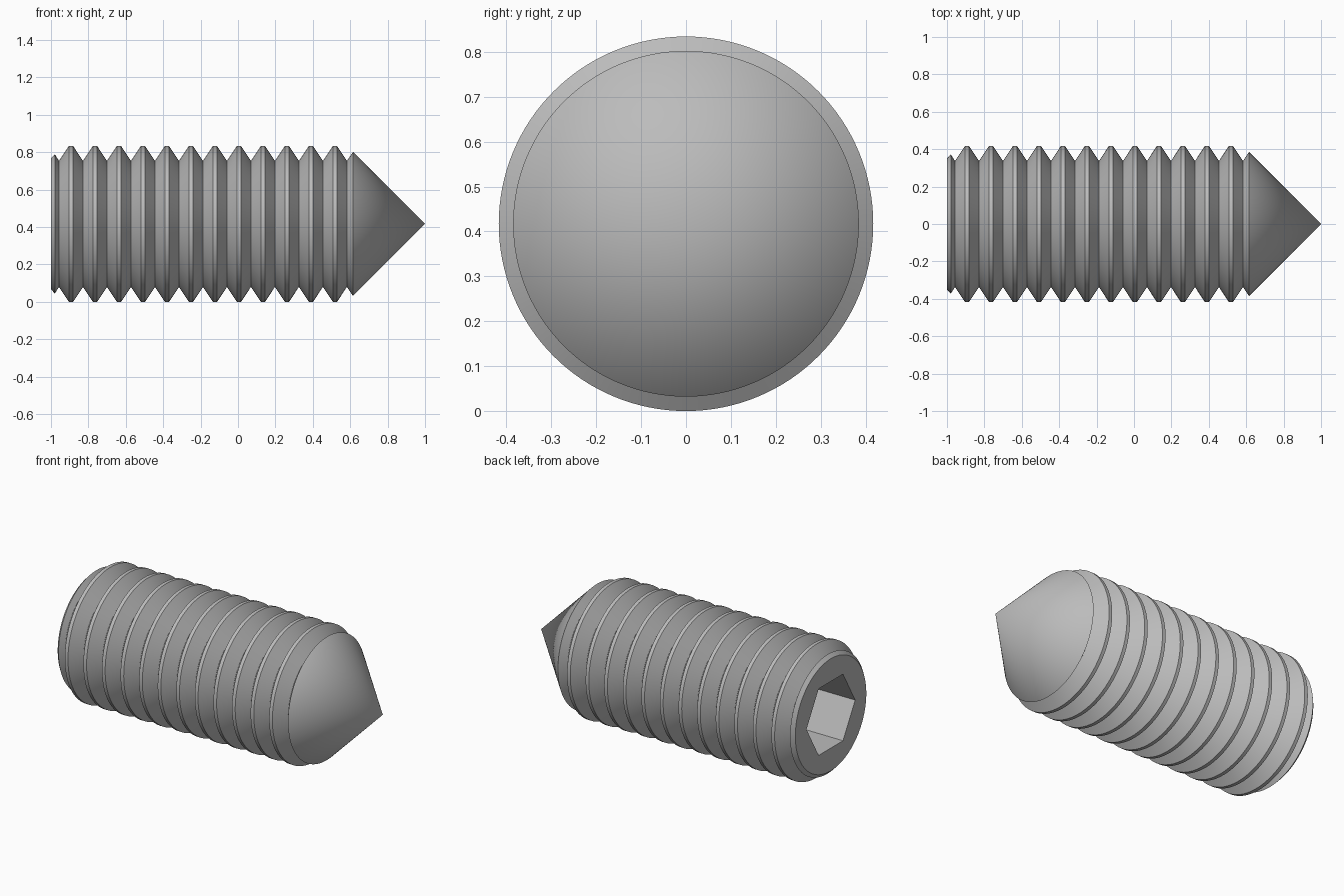
import bpy, bmesh, math
from mathutils import Matrix, Vector

cube = bpy.data.objects.get("Cube")
if cube:
    bpy.data.objects.remove(cube, do_unlink=True)

SIDES = 128
CREST, ROOT, AXIS_Z = 0.417, 0.337, 0.417
PITCH, FIRST, COUNT, HALF_FLAT = 0.1283, -0.893, 12, 0.011

steel = bpy.data.materials.new("grey steel")
steel.use_nodes = True
colour = (0.5, 0.5, 0.5, 1)
steel.diffuse_color = colour
steel.node_tree.nodes["Principled BSDF"].inputs["Base Color"].default_value = colour

# Half profile (x, radius): chamfered rear, ridged shank, conical tip
profile = [(-1, 0.35), (-0.979, 0.372)]
for i in range(COUNT):
    x = FIRST + i * PITCH
    profile += [(x - PITCH / 2, ROOT), (x - HALF_FLAT, CREST), (x + HALF_FLAT, CREST)]
profile += [(FIRST + (COUNT - 0.5) * PITCH, ROOT), (0.615, 0.385)]

# Revolve the profile into a closed solid
bm = bmesh.new()
rings = []
for x, r in profile:
    angles = [2 * math.pi * k / SIDES for k in range(SIDES)]
    rings.append([bm.verts.new((x, r * math.cos(a), AXIS_Z + r * math.sin(a))) for a in angles])
tip = bm.verts.new((1, 0, AXIS_Z))
for k in range(SIDES):
    n = (k + 1) % SIDES
    for a, b in zip(rings, rings[1:]):
        bm.faces.new((a[k], b[k], b[n], a[n]))
    bm.faces.new((rings[-1][k], tip, rings[-1][n]))
bm.faces.new(rings[0])
bmesh.ops.recalc_face_normals(bm, faces=bm.faces)
mesh = bpy.data.meshes.new("set_screw")
bm.to_mesh(mesh)
bm.free()
screw = bpy.data.objects.new("set_screw", mesh)
bpy.context.collection.objects.link(screw)
mesh.materials.append(steel)

# Hexagonal drive socket cut into the rear end
bpy.ops.mesh.primitive_cylinder_add(vertices=6, radius=0.24, depth=0.9,
                                    location=(-1, 0, AXIS_Z), rotation=(0, math.pi / 2, 0))
cutter = bpy.context.object
cutter.name = "socket_cutter"
cutter.hide_render = True
cutter.data.materials.append(steel)
cut = screw.modifiers.new("socket", "BOOLEAN")
cut.object = cutter
cut.operation = "DIFFERENCE"
cut.solver = "EXACT"

bpy.ops.object.select_all(action="DESELECT")
screw.select_set(True)
bpy.context.view_layer.objects.active = screw
bpy.ops.object.modifier_apply(modifier=cut.name)
bpy.data.objects.remove(cutter, do_unlink=True)
bpy.ops.object.shade_smooth_by_angle(angle=math.radians(30))
